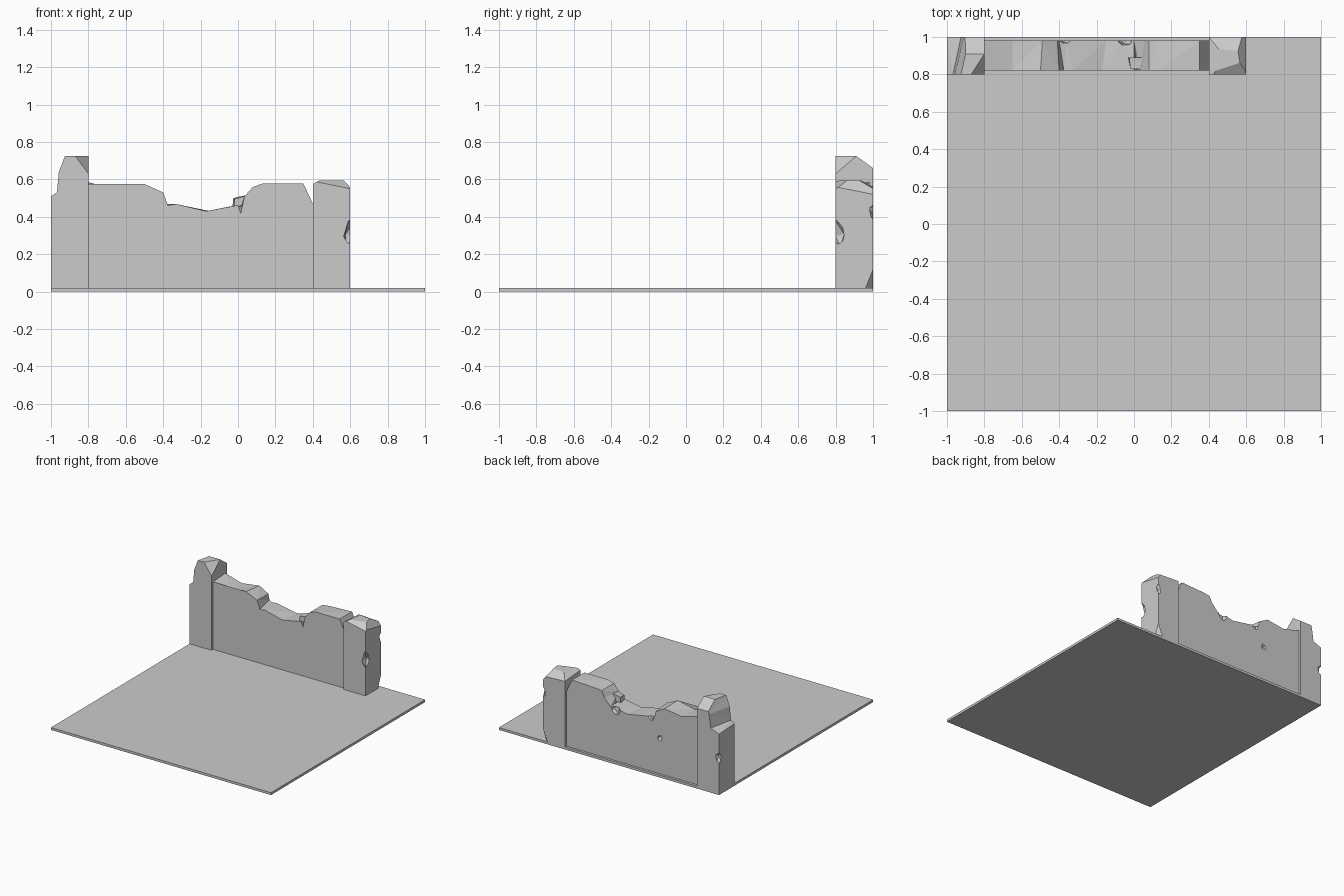
import bpy
import bmesh
from mathutils import Vector

cube = bpy.data.objects.get("Cube")
if cube:
    bpy.data.objects.remove(cube, do_unlink=True)

# Single stone colour
stone = bpy.data.materials.new("grey_stone")
stone.use_nodes = True
colour = (0.6, 0.6, 0.6, 1)
stone.diffuse_color = colour
stone.node_tree.nodes["Principled BSDF"].inputs["Base Color"].default_value = colour


def finish(name, bm):
    """Turn a bmesh into a flat shaded stone object."""
    bmesh.ops.recalc_face_normals(bm, faces=bm.faces)
    mesh = bpy.data.meshes.new(name)
    bm.to_mesh(mesh)
    bm.free()
    mesh.materials.append(stone)
    obj = bpy.data.objects.new(name, mesh)
    bpy.context.collection.objects.link(obj)
    return obj


def loft(name, front, back, y_front, y_back):
    """Bridge a front outline to a back outline of (x, z) points."""
    bm = bmesh.new()
    a = [bm.verts.new((x, y_front, z)) for x, z in front]
    b = [bm.verts.new((x, y_back, z)) for x, z in back]
    bm.faces.new(a)
    bm.faces.new(reversed(b))
    for i in range(len(a)):
        j = (i + 1) % len(a)
        bm.faces.new((a[i], b[i], b[j], a[j]))
    bmesh.ops.connect_verts_nonplanar(bm, angle_limit=0.01, faces=bm.faces)
    return finish(name, bm)


def slice_off(obj, inside, *points):
    """Cut along a plane through three points, keeping the inside point."""
    p, q, r = (Vector(v) for v in points)
    normal = (q - p).cross(r - p).normalized()
    if normal.dot(Vector(inside) - p) > 0:
        normal.negate()
    bm = bmesh.new()
    bm.from_mesh(obj.data)
    geom = bm.verts[:] + bm.edges[:] + bm.faces[:]
    bmesh.ops.bisect_plane(bm, geom=geom, plane_co=p, plane_no=normal, clear_outer=True)
    rim = [e for e in bm.edges if e.is_boundary]
    bmesh.ops.holes_fill(bm, edges=rim, sides=0)
    bmesh.ops.recalc_face_normals(bm, faces=bm.faces)
    bm.to_mesh(obj.data)
    bm.free()


def chip(obj, place, size, turn=0.4):
    """Knock an angular chip out of an object."""
    bpy.ops.mesh.primitive_ico_sphere_add(subdivisions=1, radius=1, location=place,
                                          rotation=(turn, turn / 2, turn))
    cutter = bpy.context.object
    cutter.name = "chip_cutter"
    cutter.scale = size
    cutter.hide_render = True
    cutter.data.materials.append(stone)
    bpy.context.view_layer.update()
    mod = obj.modifiers.new("chip", "BOOLEAN")
    mod.operation = "DIFFERENCE"
    mod.solver = "EXACT"
    mod.object = cutter
    bpy.context.view_layer.objects.active = obj
    bpy.ops.object.modifier_apply(modifier=mod.name)
    bpy.data.objects.remove(cutter, do_unlink=True)


def block(x0, x1, z):
    return [(x0, 0), (x0, z), (x1, z), (x1, 0)]


# Floor slab
floor = block(-1, 1, 0.02)
loft("floor", floor, floor, -1, 1)

# Broken wall: ragged top, slightly different at front and back
ragged_front = [(-0.8, .575), (-.65, .543), (-.5, .575), (-.4, .53), (-.375, .462),
                (-.33, .468), (-.17, .43), (0, .462), (.015, .42), (.035, .51),
                (.08, .56), (.13, .577), (.35, .577), (.4, .47)]
back_shift = [(0, .01), (0, 0), (.01, -.01), (-.01, -.01), (-.025, .01),
              (-.03, 0), (.02, 0), (-.06, -.01), (-.015, .03), (.02, 0),
              (0, 0), (0, -.01), (0, 0), (0, 0)]
ragged_back = [(x + dx, z + dz) for (x, z), (dx, dz) in zip(ragged_front, back_shift)]
feet = [(.4, 0), (-0.8, 0)]
wall = loft("broken_wall", ragged_front + feet, ragged_back + feet, 0.82, 0.98)
chip(wall, (-.45, .985, .31), (.025, .02, .03))
chip(wall, (-.05, 1, .44), (.05, .05, .06))
chip(wall, (-.37, 1, .47), (.04, .04, .05))

# Loose fragment lodged in the gap
fragment = loft("wall_fragment",
                [(-.02, .45), (-.02, .495), (.035, .51), (.02, .46)],
                [(-.03, .45), (-.025, .5), (.04, .515), (.04, .46)], 0.83, 0.89)

# Tall pillar with a slanted ledge on its outer side
tall = loft("tall_pillar",
            [(-1, 0), (-1, .51), (-.968, .53), (-.958, .64), (-.925, .725), (-0.8, .725), (-0.8, 0)],
            [(-1, 0), (-1, .5), (-.925, .53), (-.91, .64), (-.88, .725), (-0.8, .725), (-0.8, 0)],
            0.8, 1)
core = (-.88, .9, .3)
slice_off(tall, core, (-.9, .91, .725), (-0.8, .91, .725), (-.9, 1, .66))
slice_off(tall, core, (-.87, .8, .725), (-0.8, .8, .63), (-0.8, .91, .725))
chip(tall, (-1, 1, .3), (.03, .03, .05))

# Short pillar with worn top edges
short_outline = block(.4, .6, .595)
short = loft("short_pillar", short_outline, short_outline, 0.8, 1)
core = (.5, .9, .3)
worn_edges = [
    ((.6, .8, .56), (.6, 1, .52), (.56, .9, .595)),
    ((.43, .8, .585), (.6, .8, .55), (.5, .84, .595)),
    ((.4, .8, .575), (.4, 1, .56), (.45, .9, .595)),
    ((.4, 1, .56), (.6, 1, .55), (.5, .93, .595)),
    ((.6, .96, .02), (.6, 1, .12), (.56, 1, .02)),
]
for plane in worn_edges:
    slice_off(short, core, *plane)
chip(short, (.61, .8, .325), (.04, .05, .09))
chip(short, (.6, 1.005, .42), (.025, .025, .06))
